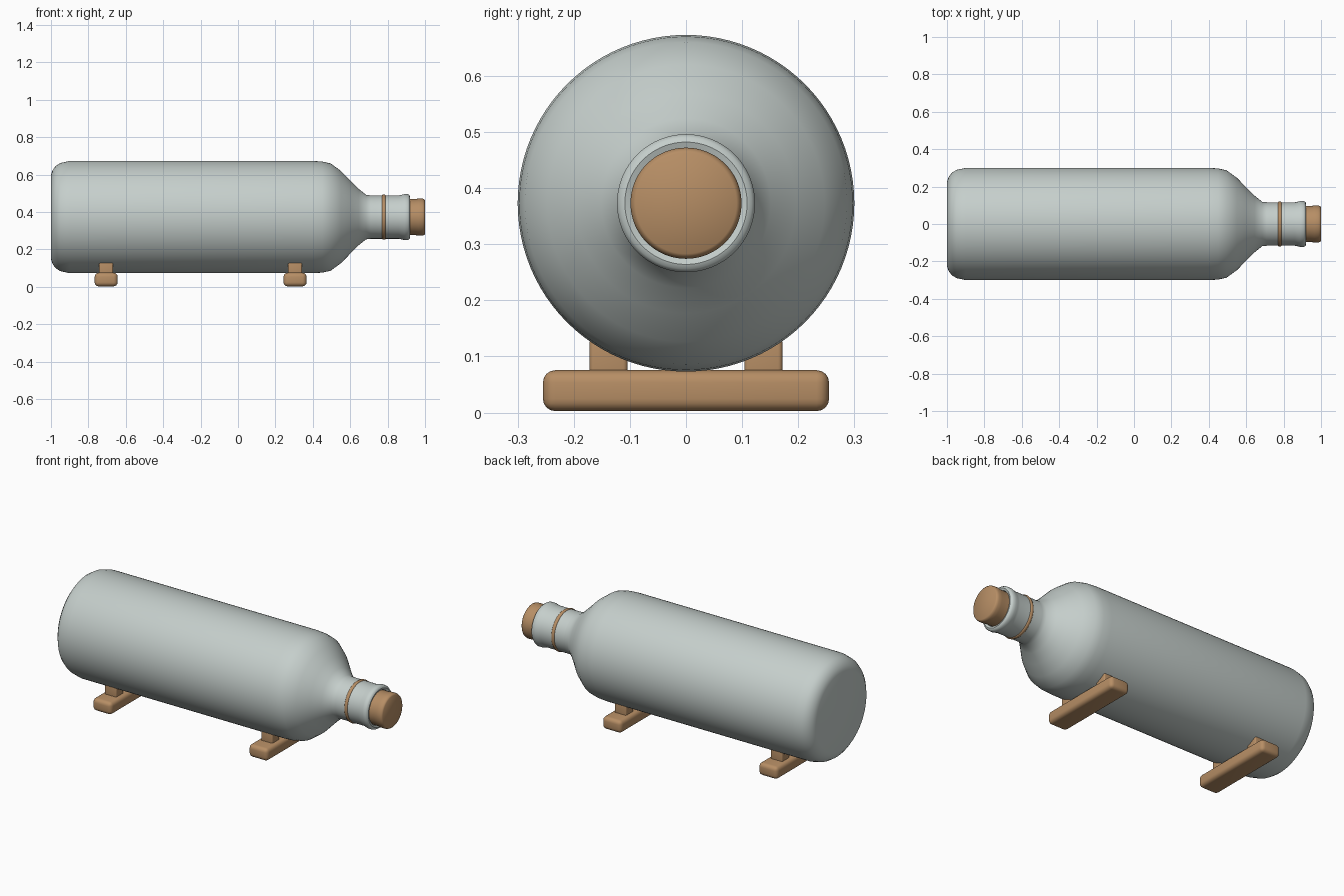
import bpy, bmesh, math

if "Cube" in bpy.data.objects:
    bpy.data.objects.remove(bpy.data.objects["Cube"])

AXIS_Z = 0.373

def material(name, rgb):
    m = bpy.data.materials.new(name)
    m.diffuse_color = (*rgb, 1)
    m.use_nodes = True
    m.node_tree.nodes["Principled BSDF"].inputs["Base Color"].default_value = m.diffuse_color
    return m

glass = material("pale grey glass", (0.56, 0.62, 0.60))
wood = material("warm brown wood", (0.47, 0.27, 0.13))

def finish(name, bm, mat, angle):
    bmesh.ops.recalc_face_normals(bm, faces=bm.faces)
    me = bpy.data.meshes.new(name)
    bm.to_mesh(me)
    bm.free()
    me.materials.append(mat)
    ob = bpy.data.objects.new(name, me)
    bpy.context.collection.objects.link(ob)
    bpy.ops.object.select_all(action='DESELECT')
    ob.select_set(True)
    bpy.context.view_layer.objects.active = ob
    bpy.ops.object.shade_smooth_by_angle(angle=math.radians(angle))
    return ob

def lathe(name, profile, mat, angle=40, closed=False, n=96):
    """Revolve (x, radius) points around the bottle's long axis."""
    bm = bmesh.new()
    pts = profile + profile[:1] if closed else profile
    vs = [bm.verts.new((x, 0, AXIS_Z + r)) for x, r in pts]
    edges = [bm.edges.new(p) for p in zip(vs, vs[1:])]
    bmesh.ops.spin(bm, geom=vs + edges, cent=(0, 0, AXIS_Z), axis=(1, 0, 0),
                   angle=2 * math.pi, steps=n)
    bmesh.ops.remove_doubles(bm, verts=bm.verts, dist=0.0002)
    return finish(name, bm, mat, angle)

def block(name, centre, size, bevel, mat):
    bm = bmesh.new()
    bmesh.ops.create_cube(bm, size=1)
    for v in bm.verts:
        v.co = [c + s * k for c, s, k in zip(centre, size, v.co)]
    bmesh.ops.bevel(bm, geom=bm.edges[:], offset=bevel, segments=4,
                    profile=0.5, affect='EDGES')
    return finish(name, bm, mat, 30)

# Bottle body with shoulder, neck, lip and mouth
lathe("bottle", [(-1, 0), (-1, 0.225), (-0.992, 0.25), (-0.975, 0.273),
                 (-0.95, 0.289), (-0.90, 0.30), (0.40, 0.30), (0.45, 0.297),
                 (0.495, 0.287), (0.55, 0.247), (0.60, 0.196),
                 (0.645, 0.151), (0.685, 0.119), (0.71, 0.116),
                 (0.86, 0.116), (0.875, 0.119), (0.89, 0.123),
                 (0.908, 0.123), (0.917, 0.117), (0.92, 0.109),
                 (0.916, 0.098), (0.90, 0.094), (0.85, 0.094), (0.85, 0)], glass)

# Cork stopper
lathe("cork", [(0.86, 0), (0.86, 0.093), (0.92, 0.096), (0.945, 0.096),
               (0.965, 0.099), (0.985, 0.099), (0.995, 0.096),
               (1.0, 0.09), (1.0, 0)], wood)

# Cord around the neck
lathe("neck_cord", [(0.78 + 0.010 * math.cos(a), 0.115 + 0.006 * math.sin(a))
                    for a in (i * math.pi / 6 for i in range(12))],
      wood, 60, closed=True)

# Two cradle feet, each with a pair of upright chocks
for label, x in (("rear", -0.705), ("front", 0.305)):
    block(label + "_cradle_bar", (x, 0, 0.039), (0.123, 0.51, 0.073), 0.022, wood)
    for side, s in (("left", -1), ("right", 1)):
        block(f"{label}_cradle_chock_{side}", (x, s * 0.138, 0.094),
              (0.075, 0.068, 0.076), 0.008, wood)
